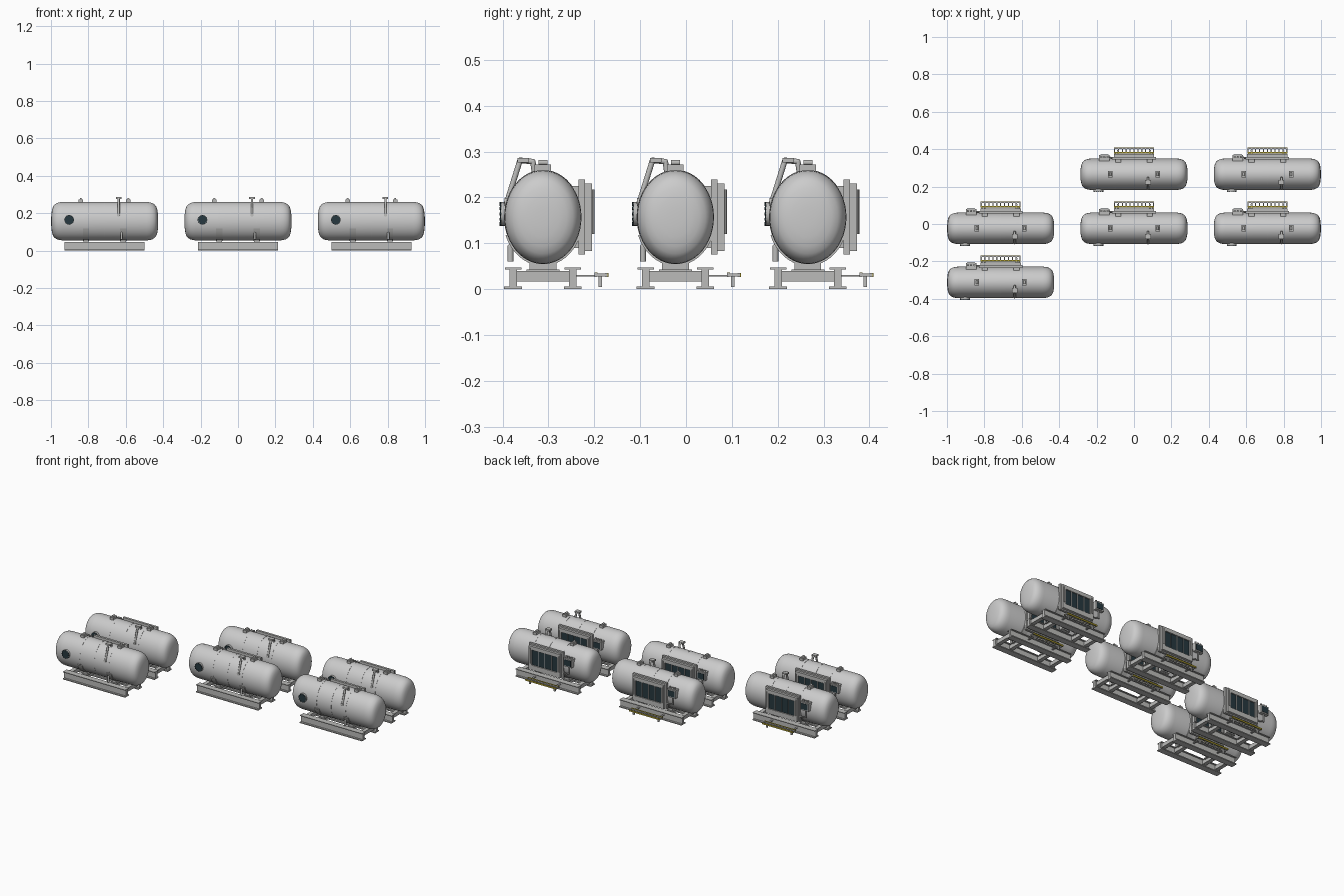
import bpy, bmesh, math
from mathutils import Matrix, Vector

if "Cube" in bpy.data.objects:
    bpy.data.objects.remove(bpy.data.objects["Cube"])

RY, RZ, CZ = 0.084, 0.1025, 0.157      # tank half width, half height, axis height
SITES = [(-0.713, -0.312), (-0.713, -0.023), (0, -0.023),
         (0, 0.266), (0.713, -0.023), (0.713, 0.266)]


def material(name, rgb):
    m = bpy.data.materials.new(name)
    m.diffuse_color = (*rgb, 1)
    m.use_nodes = True
    m.node_tree.nodes["Principled BSDF"].inputs["Base Color"].default_value = m.diffuse_color
    return m


TANK = material("tank_grey", (0.60, 0.60, 0.60))
STEEL = material("steel_grey", (0.50, 0.50, 0.49))
GLASS = material("dark_teal", (0.02, 0.04, 0.05))
YELLOW = material("safety_yellow", (0.45, 0.36, 0.03))


def box(bm, x0, x1, y0, y1, z0, z1):
    m = Matrix.Translation(((x0 + x1) / 2, (y0 + y1) / 2, (z0 + z1) / 2))
    m = m @ Matrix.Diagonal((x1 - x0, y1 - y0, z1 - z0, 1))
    bmesh.ops.create_cube(bm, size=1, matrix=m)


def tube(bm, a, b, r, seg=12):
    a, b = Vector(a), Vector(b)
    d = b - a
    m = Matrix.Translation((a + b) / 2) @ d.to_track_quat('Z', 'Y').to_matrix().to_4x4()
    bmesh.ops.create_cone(bm, cap_ends=True, segments=seg, radius1=r, radius2=r,
                          depth=d.length, matrix=m)


def pipe(bm, pts, r):
    for a, b in zip(pts, pts[1:]):
        tube(bm, a, b, r)
    for p in pts[1:-1]:
        bmesh.ops.create_uvsphere(bm, u_segments=12, v_segments=8, radius=r,
                                  matrix=Matrix.Translation(p))


def ring(bm, x, grow, a, flip=False):
    return bm.verts.new((x, (RY + grow) * math.cos(a), CZ + (RZ + grow) * math.sin(a)))


def band(bm, x0, x1, grow, a0, a1, seg):
    """Strap of rectangular section following the elliptical shell."""
    prev = None
    full = abs(a1 - a0 - math.tau) < 1e-4
    rows = []
    for i in range(seg if full else seg + 1):
        a = a0 + (a1 - a0) * i / seg
        rows.append([ring(bm, x, g, a) for x, g in
                     ((x0, -0.002), (x0, grow), (x1, grow), (x1, -0.002))])
    pairs = list(zip(rows, rows[1:])) + ([(rows[-1], rows[0])] if full else [])
    for p, q in pairs:
        for k in range(4):
            bm.faces.new((p[k], p[(k + 1) % 4], q[(k + 1) % 4], q[k]))
    if not full:
        bm.faces.new(rows[0])
        bm.faces.new(rows[-1][::-1])


def finish(name, bm, mat):
    bmesh.ops.recalc_face_normals(bm, faces=bm.faces)
    me = bpy.data.meshes.new(name)
    bm.to_mesh(me)
    bm.free()
    me.materials.append(mat)
    me.polygons.foreach_set("use_smooth", [True] * len(me.polygons))
    me.set_sharp_from_angle(angle=math.radians(32))
    for x, y in SITES:
        ob = bpy.data.objects.new(name, me)
        ob.location = (x, y, 0)
        bpy.context.collection.objects.link(ob)


# Tank shell: half profile (x, radius fraction) mirrored and lofted
half = [(0.225, 1), (0.241, 0.985), (0.255, 0.945), (0.267, 0.87), (0.275, 0.78),
        (0.281, 0.62), (0.2845, 0.42), (0.2858, 0.2)]
profile = [(-x, f) for x, f in reversed(half)] + half
bm = bmesh.new()
N = 48
rows = [[bm.verts.new((x, RY * f * math.cos(math.tau * i / N),
                       CZ + RZ * f * math.sin(math.tau * i / N))) for i in range(N)]
        for x, f in profile]
for p, q in zip(rows, rows[1:]):
    for i in range(N):
        bm.faces.new((p[i], p[(i + 1) % N], q[(i + 1) % N], q[i]))
for row, x in ((rows[0], -0.2862), (rows[-1], 0.2862)):
    tip = bm.verts.new((x, 0, CZ))
    for i in range(N):
        bm.faces.new((row[i], row[(i + 1) % N], tip))
finish("tank_shell", bm, TANK)

# Thin seam bands around the shell
bm = bmesh.new()
for x in (-0.1, 0.0, 0.1):
    band(bm, x - 0.003, x + 0.003, 0.0008, 0, math.tau, 48)
finish("seam_bands", bm, TANK)

# Saddles: curved straps under the shell on pedestals
bm = bmesh.new()
for x in (-0.1, 0.1):
    band(bm, x - 0.017, x + 0.017, 0.004, math.radians(202), math.radians(338), 20)
    box(bm, x - 0.014, x + 0.014, -0.029, 0.029, 0.036, 0.058)
    box(bm, x - 0.02, x + 0.02, -0.036, 0.036, 0.038, 0.043)
finish("saddles", bm, STEEL)

# Skid: two long I-beams and cross beams
bm = bmesh.new()
for y in (-0.065, 0.065):
    box(bm, -0.214, 0.214, y - 0.018, y + 0.018, 0.043, 0.047)
    box(bm, -0.214, 0.214, y - 0.008, y + 0.008, 0.005, 0.044)
    box(bm, -0.214, 0.214, y - 0.0195, y + 0.0195, 0.0, 0.006)
for x in (-0.19, -0.1, 0.1, 0.19):
    box(bm, x - 0.012, x + 0.012, -0.07, 0.07, 0.017, 0.040)
finish("skid_frame", bm, STEEL)

# Lifting lugs on top of the shell
bm = bmesh.new()
for x in (-0.127, 0.127):
    box(bm, x - 0.012, x + 0.012, -0.018, 0.018, 0.252, 0.272)
    tube(bm, (x, -0.01, 0.276), (x, 0.01, 0.276), 0.006)
finish("lifting_lugs", bm, STEEL)

# Vent pipe arching over the front shoulder, and lower drain
bm = bmesh.new()
pipe(bm, [(0.075, -0.018, 0.25), (0.075, -0.022, 0.278), (0.075, -0.05, 0.281),
          (0.075, -0.08, 0.185)], 0.006)
box(bm, 0.06, 0.09, -0.056, -0.03, 0.276, 0.286)
tube(bm, (0.075, -0.084, 0.19), (0.075, -0.07, 0.19), 0.009)
pipe(bm, [(0.09, -0.06, 0.1), (0.09, -0.071, 0.092), (0.09, -0.071, 0.06)], 0.0065)
finish("vent_pipe", bm, STEEL)

# Front port: flange, dark face and bolt ring
bm = bmesh.new()
tube(bm, (-0.19, -0.07, 0.164), (-0.19, -0.092, 0.164), 0.026, 24)
finish("port_flange", bm, STEEL)
bm = bmesh.new()
tube(bm, (-0.19, -0.091, 0.164), (-0.19, -0.0935, 0.164), 0.023, 24)
for i in range(12):
    a = math.tau * i / 12
    x, z = -0.19 + 0.0235 * math.cos(a), 0.164 + 0.0235 * math.sin(a)
    tube(bm, (x, -0.091, z), (x, -0.095, z), 0.003, 6)
finish("port_face", bm, GLASS)

# Rear cabinet: back plate, raised border, mullions and side rails
bm = bmesh.new()
box(bm, -0.117, 0.117, 0.078, 0.092, 0.076, 0.239)
box(bm, -0.108, 0.108, 0.09, 0.107, 0.083, 0.113)
box(bm, -0.108, 0.108, 0.09, 0.107, 0.207, 0.230)
for s in (-1, 1):
    box(bm, *sorted((s * 0.088, s * 0.108)), 0.09, 0.107, 0.113, 0.207)
    tube(bm, (s * 0.1, 0.108, 0.12), (s * 0.1, 0.108, 0.217), 0.004, 8)
    box(bm, *sorted((s * 0.07, s * 0.1)), 0.045, 0.085, 0.09, 0.225)
for x in (-0.045, 0.0, 0.045):
    box(bm, x - 0.0015, x + 0.0015, 0.09, 0.104, 0.113, 0.207)
finish("rear_cabinet", bm, STEEL)
bm = bmesh.new()
box(bm, -0.088, 0.088, 0.091, 0.1, 0.113, 0.207)
finish("cabinet_window", bm, GLASS)

# Small control box beside the cabinet with its screen and conduit
bm = bmesh.new()
box(bm, -0.186, -0.13, 0.07, 0.104, 0.165, 0.215)
for x in (-0.175, -0.158, -0.141):
    tube(bm, (x, 0.092, 0.21), (x, 0.092, 0.226), 0.006)
pipe(bm, [(-0.16, 0.093, 0.17), (-0.16, 0.093, 0.12), (-0.11, 0.088, 0.11)], 0.004)
finish("control_box", bm, STEEL)
bm = bmesh.new()
box(bm, -0.18, -0.136, 0.103, 0.106, 0.172, 0.208)
finish("control_screen", bm, GLASS)

# Rear step: slatted platform on brackets with a short post
bm = bmesh.new()
for y in (0.115, 0.138):
    box(bm, -0.107, 0.107, y - 0.003, y + 0.003, 0.026, 0.035)
for i in range(11):
    x = -0.104 + 0.0208 * i
    box(bm, x - 0.003, x + 0.003, 0.113, 0.14, 0.028, 0.034)
for x in (-0.085, 0.085):
    box(bm, x - 0.005, x + 0.005, 0.065, 0.118, 0.027, 0.031)
    box(bm, x - 0.005, x + 0.005, 0.121, 0.129, 0.005, 0.03)
finish("rear_step", bm, STEEL)
bm = bmesh.new()
box(bm, -0.107, 0.107, 0.140, 0.1425, 0.026, 0.0355)
box(bm, -0.107, 0.107, 0.112, 0.119, 0.0345, 0.0365)
finish("step_edge", bm, YELLOW)
